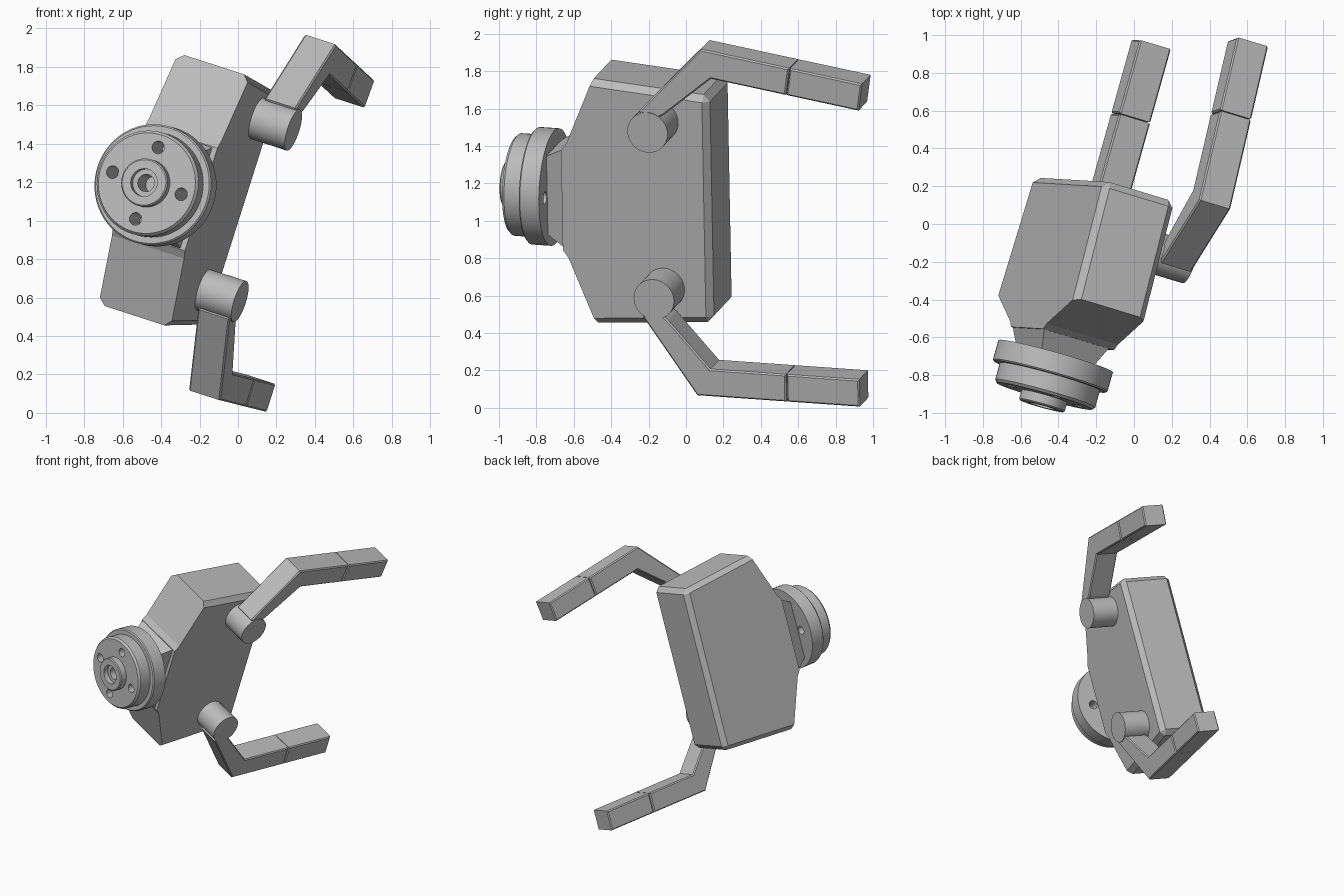
import bpy, bmesh, math
from mathutils import Matrix, Vector

if "Cube" in bpy.data.objects:
    bpy.data.objects.remove(bpy.data.objects["Cube"])

# One plain grey for everything
grey = bpy.data.materials.new("machined_grey")
grey.use_nodes = True
grey.diffuse_color = (0.5, 0.5, 0.5, 1)
grey.node_tree.nodes["Principled BSDF"].inputs["Base Color"].default_value = grey.diffuse_color

# Tilted tool frame: local x = hinge axis, y = reach, z = opening direction
reach = Vector((0.28, 1, -0.07)).normalized()
opening = Vector((0.317, -0.02, 1))
opening = (opening - opening.dot(reach) * reach).normalized()
hinge = reach.cross(opening)
FRAME = Matrix.Translation((-0.415, -0.70, 1.18)) @ Matrix((hinge, reach, opening)).transposed().to_4x4()


def finish(name, bm, matrix=FRAME, smooth=False):
    bmesh.ops.recalc_face_normals(bm, faces=bm.faces)
    mesh = bpy.data.meshes.new(name)
    bm.to_mesh(mesh)
    bm.free()
    mesh.materials.append(grey)
    obj = bpy.data.objects.new(name, mesh)
    bpy.context.collection.objects.link(obj)
    obj.matrix_world = matrix
    if smooth:
        select(obj)
        bpy.ops.object.shade_smooth_by_angle(angle=math.radians(30))
    return obj


def select(obj):
    bpy.ops.object.select_all(action='DESELECT')
    obj.select_set(True)
    bpy.context.view_layer.objects.active = obj


def prism(points, x0, x1):
    """Extrude a (y, z) outline along the hinge axis."""
    bm = bmesh.new()
    face = bm.faces.new([bm.verts.new((x0, y, z)) for y, z in points])
    new = bmesh.ops.extrude_face_region(bm, geom=[face])["geom"]
    bmesh.ops.translate(bm, vec=(x1 - x0, 0, 0),
                        verts=[v for v in new if isinstance(v, bmesh.types.BMVert)])
    return bm


def bevel(bm, edges, width):
    bmesh.ops.bevel(bm, geom=edges, offset=width, segments=1, affect='EDGES', profile=0.5)


def cylinder(name, radius, start, end, axis, matrix=FRAME, smooth=True):
    start, end = Vector(start), Vector(end)
    turn = Vector((0, 0, 1)).rotation_difference(Vector(axis)).to_matrix().to_4x4()
    bm = bmesh.new()
    bmesh.ops.create_cone(bm, cap_ends=True, segments=40, radius1=radius, radius2=radius,
                          depth=(end - start).length,
                          matrix=Matrix.Translation((start + end) / 2) @ turn)
    return finish(name, bm, matrix, smooth)


# Gearbox body: octagonal outline with chamfered long and rear edges
upper = [(0.10, 0.28), (0.13, 0.32), (0.28, 0.685), (0.925, 0.635)]
outline = upper + [(y, -z) for y, z in reversed(upper)]
bm = prism(outline, -0.195, 0.215)
bevel(bm, [e for e in bm.edges if max(v.co.y for v in e.verts) > 0.3], 0.035)
finish("body", bm)

# Neck: tapers from the body to the mounting flange
bm = bmesh.new()
bmesh.ops.create_cube(bm, size=1)
for v in bm.verts:
    wide = v.co.y > 0
    v.co = Vector((math.copysign(0.19 if wide else 0.145, v.co.x), 0.11 if wide else -0.02,
                   math.copysign(0.28 if wide else 0.21, v.co.z)))
finish("neck", bm)

# Mounting flange: stepped disc with a hub and a stepped bore
section = [(0, 0), (0.315, 0), (0.315, -0.105), (0.307, -0.113), (0.275, -0.113),
           (0.275, -0.205), (0.262, -0.22), (0.125, -0.22), (0.125, -0.268),
           (0.118, -0.275), (0.072, -0.275), (0.072, -0.235), (0.045, -0.235),
           (0.045, -0.08), (0, -0.08)]
bm = bmesh.new()
ring = [bm.verts.new((r, y, 0)) for r, y in section]
edges = [bm.edges.new(pair) for pair in zip(ring, ring[1:])]
bmesh.ops.spin(bm, geom=ring + edges, cent=(0, 0, 0), axis=(0, 1, 0),
               angle=math.tau, steps=64, use_merge=True)
bmesh.ops.remove_doubles(bm, verts=bm.verts, dist=0.0005)
flange = finish("mounting_flange", bm)

# Four bolt holes through the flange
for i in range(4):
    a = i * math.pi / 2
    x, z = 0.195 * math.cos(a), 0.195 * math.sin(a)
    cutter = cylinder("bolt_hole_cutter", 0.033, (x, -0.4, z), (x, 0.06, z), (0, 1, 0), smooth=False)
    cutter.hide_render = True
    bpy.context.view_layer.update()
    select(flange)
    cut = flange.modifiers.new("bolt_hole", 'BOOLEAN')
    cut.operation = 'DIFFERENCE'
    cut.solver = 'EXACT'
    cut.object = cutter
    bpy.ops.object.modifier_apply(modifier=cut.name)
    bpy.data.objects.remove(cutter)
select(flange)
bpy.ops.object.shade_smooth_by_angle(angle=math.radians(30))

# Fingers: hinge pin, cranked arm and separate tip, mirrored up and down
arm = [(0.075, -0.115), (0.305, -0.372), (0.725, -0.372), (0.725, -0.525),
       (0.229, -0.525), (-0.066, -0.104), (-0.01, -0.05)]
tip = [(0.729, -0.372), (1.133, -0.372), (1.133, -0.525), (0.729, -0.525)]
for side, sign, pivot, swing in (("lower", 1, (0, 0.662, -0.454), 0),
                                 ("upper", -1, (0, 0.644, 0.481), -8.4)):
    place = FRAME @ Matrix.Translation(pivot) @ Matrix.Rotation(math.radians(swing), 4, 'X')
    cylinder(side + "_hinge_pin", 0.112, (0.19, 0, 0), (0.42, 0, 0), (1, 0, 0), place)
    for part, points in (("arm", arm), ("tip", tip)):
        bm = prism([(y, sign * z) for y, z in points], 0.235, 0.414)
        # ease only the long edges on the two side faces
        bevel(bm, [e for e in bm.edges if abs(e.verts[0].co.x - e.verts[1].co.x) < 0.01], 0.008)
        finish(side + "_finger_" + part, bm, place)
